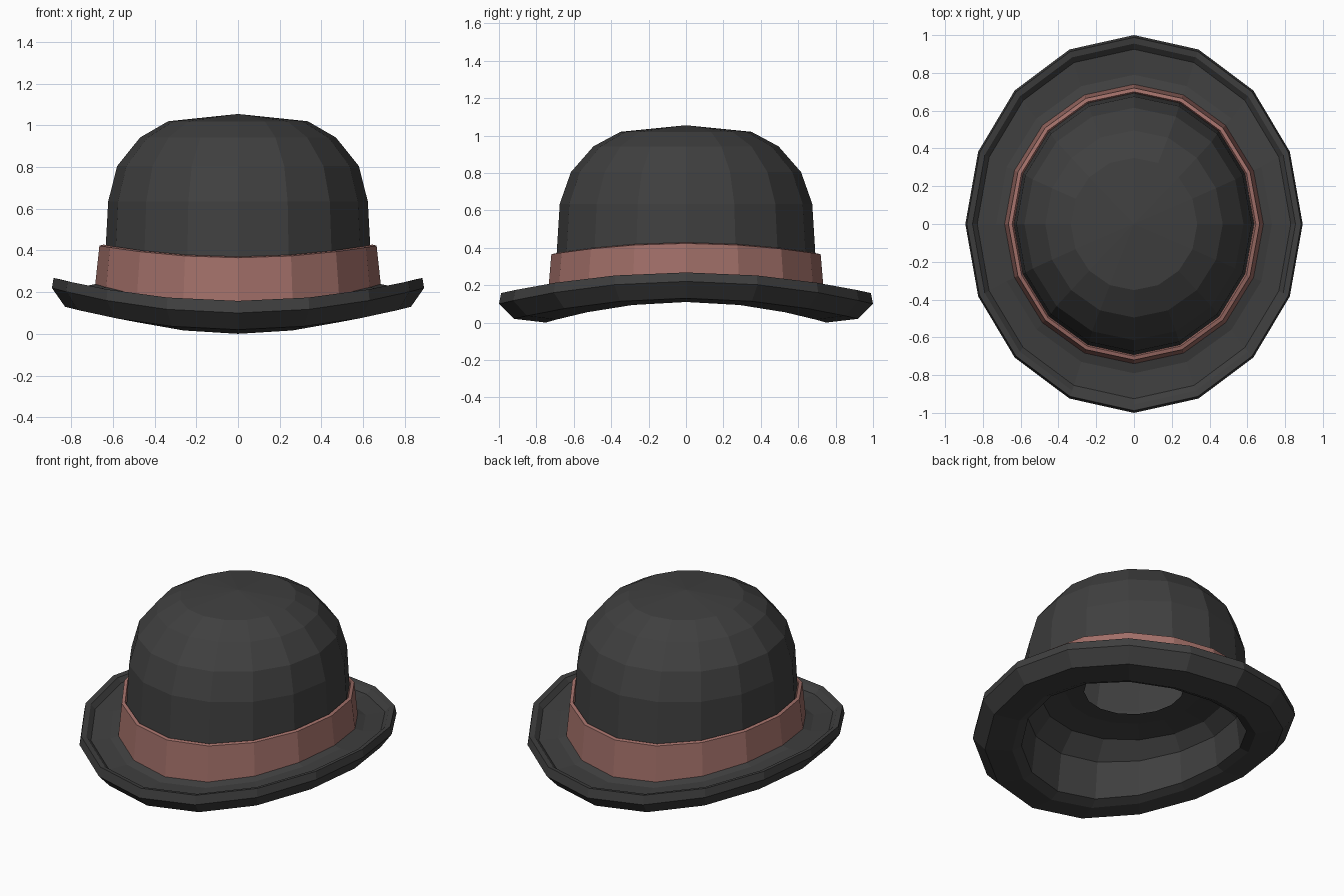
import bpy, bmesh
from math import sin, cos, pi

if "Cube" in bpy.data.objects:
    bpy.data.objects.remove(bpy.data.objects["Cube"])

SIDES = 16


def material(name, rgb):
    m = bpy.data.materials.new(name)
    m.diffuse_color = (*rgb, 1)
    m.use_nodes = True
    m.node_tree.nodes["Principled BSDF"].inputs["Base Color"].default_value = m.diffuse_color
    return m


def loft(name, rings, mat, apex=None):
    """Skin oval rings (rx, ry, z at front, rise at the sides)."""
    bm = bmesh.new()
    loops = []
    for rx, ry, z, rise in rings:
        angles = [2 * pi * i / SIDES for i in range(SIDES)]
        loops.append([bm.verts.new((rx * cos(a), ry * sin(a), z + rise * cos(a) ** 2))
                      for a in angles])
    for a, b in zip(loops, loops[1:]):
        for i in range(SIDES):
            j = (i + 1) % SIDES
            bm.faces.new((a[i], b[i], b[j], a[j]))
    if apex is not None:
        tip = bm.verts.new((0, 0, apex))
        for i in range(SIDES):
            bm.faces.new((tip, loops[0][i], loops[0][(i + 1) % SIDES]))
    me = bpy.data.meshes.new(name)
    bm.to_mesh(me)
    bm.free()
    me.materials.append(mat)
    ob = bpy.data.objects.new(name, me)
    bpy.context.collection.objects.link(ob)
    return ob


felt = material("dark_felt", (0.05, 0.05, 0.05))
ribbon = material("ribbon", (0.36, 0.16, 0.14))

# Rounded crown, apex down to the brim
loft("crown", [
    (0.335, 0.35, 1.02, 0),
    (0.47, 0.495, 0.942, 0),
    (0.58, 0.615, 0.805, 0),
    (0.623, 0.675, 0.635, 0),
    (0.635, 0.692, 0.36, 0.055),
    (0.65, 0.71, 0.13, 0.10),
], felt, apex=1.055)

# Curled brim: upper face, lip, underside, head opening
loft("brim", [
    (0.65, 0.71, 0.145, 0.10),
    (0.73, 0.79, 0.12, 0.11),
    (0.83, 0.925, 0.125, 0.11),
    (0.855, 0.955, 0.152, 0.11),
    (0.885, 0.988, 0.158, 0.11),
    (0.893, 1.0, 0.10, 0.12),
    (0.83, 0.92, 0.02, 0.11),
    (0.68, 0.75, 0.0, 0.11),
    (0.63, 0.69, 0.03, 0.10),
], felt)

# Shallow inner lining with an open middle
loft("lining", [
    (0.63, 0.69, 0.03, 0.10),
    (0.61, 0.66, 0.27, 0.05),
    (0.53, 0.56, 0.38, 0.01),
    (0.39, 0.41, 0.41, 0),
    (0.285, 0.30, 0.412, 0),
], felt)

# Ribbon band around the crown
loft("hat_band", [
    (0.63, 0.688, 0.34, 0.055),
    (0.645, 0.70, 0.37, 0.058),
    (0.665, 0.72, 0.365, 0.058),
    (0.686, 0.74, 0.13, 0.10),
], ribbon)
